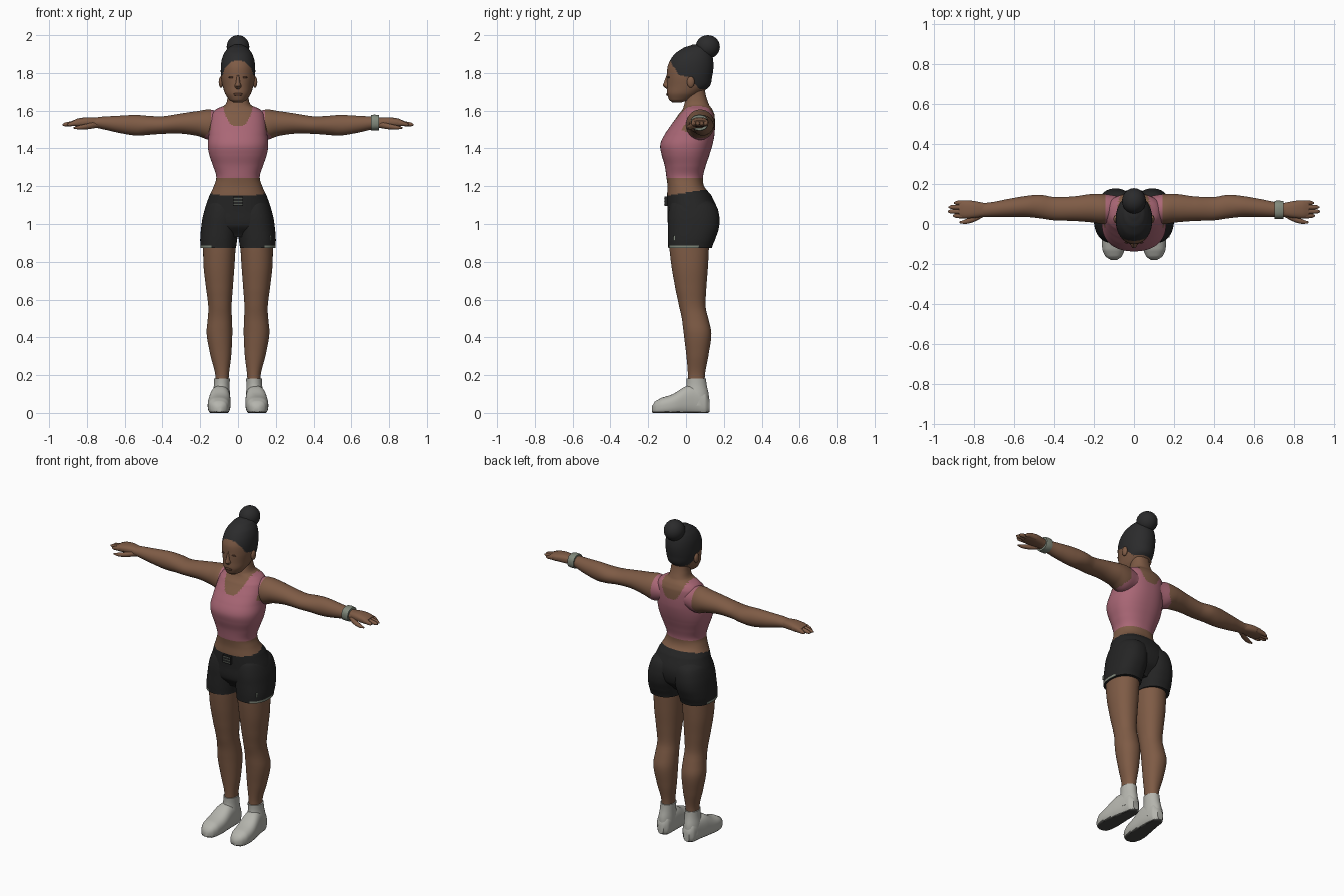
import bpy, bmesh, math
from mathutils import Vector

if "Cube" in bpy.data.objects:
    bpy.data.objects.remove(bpy.data.objects["Cube"])

COLOURS = {
    "skin": (.21, .105, .06),
    "dark_skin": (.10, .045, .027),
    "hair_black": (.024, .024, .025),
    "shorts_black": (.018, .018, .018),
    "top_pink": (.40, .135, .18),
    "shoe_white": (.46, .46, .42),
    "sole_grey": (.06, .06, .055),
    "band_grey": (.22, .25, .20),
}
MATS = {}
for key, rgb in COLOURS.items():
    m = bpy.data.materials.new(key)
    m.use_nodes = True
    m.diffuse_color = (*rgb, 1)
    bsdf = m.node_tree.nodes["Principled BSDF"]
    bsdf.inputs["Base Color"].default_value = (*rgb, 1)
    bsdf.inputs["Roughness"].default_value = .8
    MATS[key] = m
parts = []


def finish(name, bm, colour):
    """Turn a bmesh into an object; colour is a name or a rule on the face centre."""
    bmesh.ops.recalc_face_normals(bm, faces=bm.faces)
    rule = colour if callable(colour) else lambda p: colour
    used = []
    for f in bm.faces:
        c = rule(f.calc_center_median())
        if c not in used:
            used.append(c)
        f.material_index = used.index(c)
    me = bpy.data.meshes.new(name)
    bm.to_mesh(me)
    bm.free()
    for c in used:
        me.materials.append(MATS[c])
    ob = bpy.data.objects.new(name, me)
    bpy.context.collection.objects.link(ob)
    parts.append(ob)


def spline(keys, step):
    """Catmull-Rom resampling of the cross-section keys."""
    out = []
    for i in range(len(keys) - 1):
        a, b = Vector(keys[max(i - 1, 0)]), Vector(keys[i])
        c, d = Vector(keys[i + 1]), Vector(keys[min(i + 2, len(keys) - 1)])
        n = max(2, round(abs(c[0] - b[0]) / step))
        for k in range(n):
            t = k / n
            v = b + (c - a) * (t / 2) + (a * 2 - b * 5 + c * 4 - d) * (t * t / 2) \
                + (b * 3 - a - c * 3 + d) * (t ** 3 / 2)
            v[0] = b[0] + (c[0] - b[0]) * t
            out.append(v)
    return out + [Vector(keys[-1])]


def loft(name, axis, keys, colour, side=1, segs=32, step=.012, power=2):
    """Skin rounded sections; each key is position, then low/high on the other two axes."""
    bm = bmesh.new()
    rings = []
    for t, a0, a1, b0, b1 in spline(keys, step):
        ring = []
        for k in range(segs):
            ang = math.tau * (k + .5) / segs
            ca, sa = math.cos(ang), math.sin(ang)
            u = math.copysign(abs(ca) ** (2 / power), ca)
            w = math.copysign(abs(sa) ** (2 / power), sa)
            a, b = (a0 + a1 + (a1 - a0) * u) / 2, (b0 + b1 + (b1 - b0) * w) / 2
            x, y, z = {"x": (t, a, b), "y": (a, t, b), "z": (a, b, t)}[axis]
            ring.append(bm.verts.new((x * side, y, max(z, 0))))
        rings.append(ring)
    for lo, hi in zip(rings, rings[1:]):
        for k in range(segs):
            j = (k + 1) % segs
            bm.faces.new((lo[k], lo[j], hi[j], hi[k]))
    bm.faces.new(rings[0])
    bm.faces.new(rings[-1])
    finish(name, bm, colour)


def centred(keys):
    return [(z, -r, r, y0, y1) for z, r, y0, y1 in keys]


def ball(name, centre, radii, colour):
    bm = bmesh.new()
    bmesh.ops.create_uvsphere(bm, u_segments=24, v_segments=14, radius=1)
    for v in bm.verts:
        v.co = Vector(centre) + Vector([c * r for c, r in zip(v.co, radii)])
    finish(name, bm, colour)


def plate(name, centre, size, colour):
    bm = bmesh.new()
    bmesh.ops.create_cube(bm, size=1)
    for v in bm.verts:
        v.co = Vector(centre) + Vector([c * s for c, s in zip(v.co, size)])
    finish(name, bm, colour)


def ramp(v, pts):
    for (a, fa), (b, fb) in zip(pts, pts[1:]):
        if v <= b:
            return fa + (fb - fa) * max(0, (v - a) / (b - a))
    return pts[-1][1]


# Colour rules
def clothes(p):
    x = abs(p.x)
    if p.z < 1.15 + .16 * (p.y + .1):
        return "shorts_black"
    neckline = 1.515 + .09 * (x / .075) ** 3
    armhole = ramp(p.z, [(1.43, .2), (1.5, .143)])
    return "top_pink" if 1.245 < p.z < neckline and x < armhole else "skin"


def hairline(p):
    edge = ramp(p.y, [(-.09, 1.875), (-.04, 1.79), (.02, 1.775), (.07, 1.715)])
    return "hair_black" if p.z > edge else "skin"


def hem(p):
    return "band_grey" if p.z < .887 and abs(p.x) > .14 and p.y < .07 else "shorts_black"


# Torso, waist and neck
loft("torso", "z", centred([
    (.93, .13, -.05, .1), (.99, .187, -.093, .155), (1.07, .178, -.098, .167),
    (1.15, .152, -.1, .135), (1.2, .128, -.098, .096), (1.25, .115, -.104, .09),
    (1.31, .133, -.113, .105), (1.37, .153, -.13, .125), (1.42, .16, -.136, .14),
    (1.47, .155, -.115, .15), (1.53, .15, -.075, .153), (1.58, .14, -.04, .15),
    (1.608, .115, -.018, .138), (1.63, .068, -.01, .122), (1.67, .055, 0, .108),
    (1.71, .053, 0, .1)]), clothes, segs=112, step=.006, power=2.3)

# Head with hair, bun and face
loft("head", "z", centred([
    (1.642, .022, -.07, -.03), (1.655, .045, -.088, .02), (1.69, .068, -.1, .075),
    (1.73, .081, -.1, .125), (1.78, .09, -.1, .138), (1.83, .091, -.098, .145),
    (1.87, .086, -.082, .143), (1.905, .073, -.055, .135), (1.935, .05, -.01, .12),
    (1.95, .02, .035, .09)]), hairline, segs=96, step=.005, power=2.1)
ball("hair_bun", (0, .115, 1.938), (.06, .064, .062), "hair_black")
loft("nose", "z", centred([
    (1.8, .008, -.1, -.06), (1.75, .012, -.117, -.06), (1.73, .019, -.121, -.06),
    (1.713, .012, -.1, -.06)]), "skin", segs=16, step=.01)
ball("lips", (0, -.096, 1.687), (.024, .009, .008), "dark_skin")

# Drawstring tab
plate("waist_tab", (0, -.106, 1.12), (.055, .014, .05), "shorts_black")
for i in range(3):
    plate("drawstring", (0, -.114, 1.105 + i * .016), (.05, .004, .003), "band_grey")

for s, tag in ((1, "left_"), (-1, "right_")):
    ball(tag + "ear", (s * .09, .025, 1.752), (.012, .02, .03), "skin")
    ball(tag + "eye", (s * .035, -.092, 1.777), (.014, .005, .005), "dark_skin")

    # Arm and hand
    loft(tag + "arm", "x", [
        (.08, .01, .14, 1.46, 1.59), (.15, 0, .15, 1.445, 1.606),
        (.21, .008, .15, 1.465, 1.598), (.3, .015, .138, 1.478, 1.585),
        (.4, .018, .135, 1.477, 1.57), (.47, .028, .146, 1.472, 1.572),
        (.54, .035, .14, 1.468, 1.577), (.63, .035, .125, 1.482, 1.573),
        (.72, .035, .108, 1.502, 1.568), (.77, .035, .106, 1.51, 1.562)],
        clothes, s, segs=40, step=.008)
    loft(tag + "palm", "x", [
        (.74, .038, .104, 1.51, 1.562), (.8, .03, .115, 1.512, 1.565),
        (.85, .028, .118, 1.515, 1.558), (.875, .035, .11, 1.52, 1.548)],
        "skin", s, power=2.5)
    for i, tip in enumerate((.905, .93, .926, .9)):
        y = .028 + i * .0215
        loft(tag + "finger", "x", [
            (.82, y, y + .026, 1.518, 1.555), (.87, y, y + .025, 1.518, 1.547),
            (tip - .012, y + .003, y + .023, 1.517, 1.537),
            (tip, y + .009, y + .016, 1.522, 1.529)], "skin", s, segs=12)
    loft(tag + "thumb", "x", [
        (.74, .04, .075, 1.51, 1.545), (.79, .014, .046, 1.502, 1.533),
        (.84, 0, .025, 1.5, 1.522), (.872, .004, .013, 1.505, 1.513)],
        "skin", s, segs=14)

    # Shorts leg
    loft(tag + "shorts_leg", "z", [
        (.873, .01, .198, -.094, .137), (.92, .004, .2, -.096, .155),
        (.98, -.004, .195, -.096, .174), (1.04, -.008, .186, -.095, .176),
        (1.1, -.005, .167, -.085, .158), (1.15, .02, .13, -.06, .1)],
        hem, s, segs=64, step=.007, power=2.3)

    # Leg
    loft(tag + "leg", "z", [
        (.15, .05, .122, .008, .1), (.2, .048, .12, .01, .1),
        (.3, .036, .145, .002, .118), (.42, .03, .166, -.012, .134),
        (.5, .032, .16, -.022, .118), (.56, .034, .157, -.036, .104),
        (.65, .028, .168, -.055, .107), (.77, .019, .182, -.076, .116),
        (.9, .012, .185, -.09, .122)], "skin", s, segs=40, step=.02, power=2.15)

    # Shoe and sock cuff
    loft(tag + "shoe", "y", [
        (-.18, .085, .115, .004, .036), (-.165, .062, .14, -.01, .06),
        (-.13, .047, .157, -.015, .08), (-.07, .04, .16, -.015, .1),
        (0, .04, .15, -.015, .14), (.06, .043, .137, -.015, .14),
        (.105, .05, .128, -.012, .115), (.125, .07, .11, .006, .07)],
        lambda p: "sole_grey" if p.z < .008 else "shoe_white",
        s, segs=48, step=.008, power=2.5)
    loft(tag + "sock", "z", [
        (.04, .043, .137, -.01, .123), (.1, .043, .134, -.008, .12),
        (.145, .044, .128, .002, .11), (.183, .043, .127, .002, .106)],
        "shoe_white", s)

# Wrist band and shorts patch on the left side
loft("wrist_band", "x", [(.703, .026, .116, 1.495, 1.577), (.724, .025, .117, 1.494, 1.579),
                         (.746, .026, .115, 1.496, 1.576)], "band_grey", power=2.4)
plate("shorts_patch", (.163, -.062, .925), (.03, .009, .026), "band_grey")
parts[-1].data.materials[0] = MATS["band_grey"]

bpy.ops.object.select_all(action="DESELECT")
for ob in parts:
    ob.select_set(True)
bpy.context.view_layer.objects.active = parts[0]
bpy.ops.object.shade_smooth_by_angle(angle=math.radians(45))
